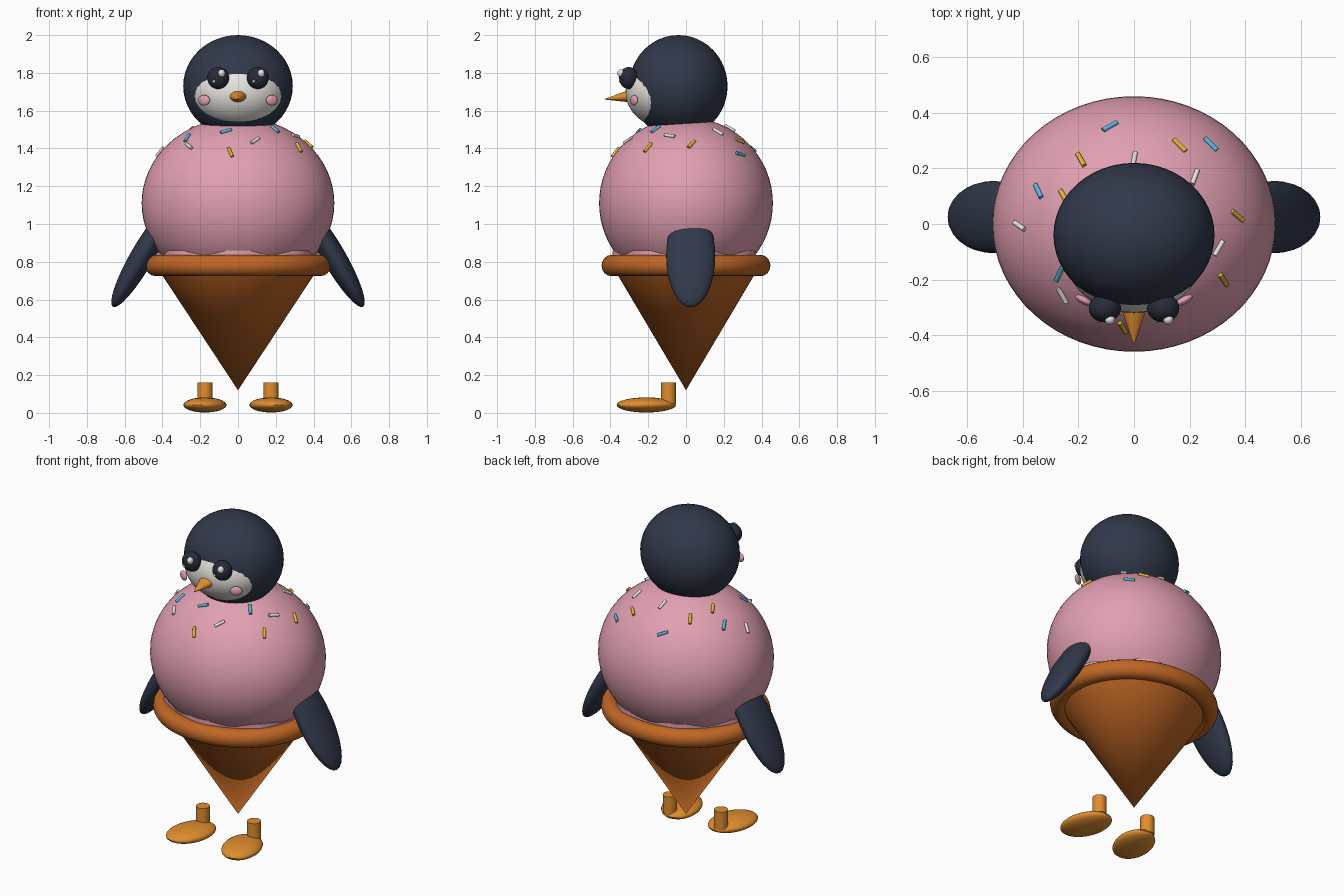
import bpy, math
from mathutils import Vector

if "Cube" in bpy.data.objects:
    bpy.data.objects.remove(bpy.data.objects["Cube"])


def mat(name, rgb):
    m = bpy.data.materials.new(name)
    m.diffuse_color = (*rgb, 1)
    m.use_nodes = True
    m.node_tree.nodes["Principled BSDF"].inputs["Base Color"].default_value = m.diffuse_color
    return m


NAVY = mat("navy", (0.030, 0.040, 0.068))
DARK = mat("eye_dark", (0.020, 0.025, 0.042))
WHITE = mat("cream_white", (0.84, 0.82, 0.78))
PINK = mat("pink", (0.76, 0.35, 0.44))
WAFFLE = mat("cone_brown", (0.53, 0.135, 0.018))
ORANGE = mat("orange", (0.75, 0.27, 0.028))
YELLOW = mat("yellow", (0.78, 0.46, 0.03))
BLUE = mat("light_blue", (0.10, 0.48, 0.74))


def finish(name, material, angle=40):
    o = bpy.context.object
    o.name = name
    o.data.materials.append(material)
    bpy.ops.object.transform_apply(location=False, rotation=False, scale=True)
    bpy.ops.object.shade_smooth_by_angle(angle=math.radians(angle))
    return o


def ball(name, loc, size, material, rot=(0, 0, 0), seg=32):
    bpy.ops.mesh.primitive_uv_sphere_add(segments=seg, ring_count=seg // 2, radius=1,
                                         location=loc, rotation=rot)
    bpy.context.object.scale = size
    return finish(name, material)


def tapered(name, loc, r1, r2, depth, material, rot=(0, 0, 0), scale=(1, 1, 1), seg=32):
    bpy.ops.mesh.primitive_cone_add(vertices=seg, radius1=r1, radius2=r2, depth=depth,
                                    location=loc, rotation=rot)
    bpy.context.object.scale = scale
    return finish(name, material)


# scoop body
SC, SR = Vector((0, 0, 1.11)), Vector((0.51, 0.46, 0.455))
ball("scoop_body", SC, SR, PINK, seg=64)

# melted wavy skirt just above the rim
skirt = tapered("scoop_skirt", (0, 0, 0.82), 0.42, 0.42, 0.08, PINK, seg=96)
for v in skirt.data.vertices:
    a = math.atan2(v.co.y, v.co.x)
    k = 1 + 0.03 * math.sin(7 * a)
    v.co.x *= k
    v.co.y *= k * 0.9

# cone and its rim
tapered("cone", (0, 0, 0.46), 0.0, 0.448, 0.68, WAFFLE, scale=(1, 0.9, 1), seg=64)
bpy.ops.mesh.primitive_torus_add(major_radius=0.435, minor_radius=0.056, major_segments=64,
                                 minor_segments=16, location=(0, 0, 0.78))
bpy.context.object.scale = (1, 0.91, 1)
finish("cone_rim", WAFFLE)

# head, face and beak
ball("head", (0, -0.04, 1.73), (0.29, 0.26, 0.27), NAVY, seg=48)
ball("face", (0, -0.11, 1.70), (0.25, 0.21, 0.19), WHITE, seg=48)
tapered("beak", (0, -0.367, 1.668), 1, 0.04, 0.13, ORANGE,
        rot=(math.radians(97), 0, 0), scale=(0.047, 0.032, 1))

# paired parts
for s, side in ((-1, "left"), (1, "right")):
    ex = s * 0.105
    ball(side + "_eye", (ex, -0.303, 1.773), (0.058, 0.051, 0.058), DARK)
    ball(side + "_eye_highlight", (ex + 0.018, -0.344, 1.798), (0.019, 0.019, 0.021), WHITE, seg=16)
    ball(side + "_eye_glint", (ex - 0.022, -0.347, 1.755), (0.008, 0.008, 0.008), WHITE, seg=12)
    ball(side + "_cheek", (s * 0.18, -0.275, 1.655), (0.035, 0.014, 0.028), PINK,
         rot=(0, 0, s * 0.5), seg=24)
    ball(side + "_flipper", (s * 0.507, 0.025, 0.83), (0.062, 0.13, 0.31), NAVY,
         rot=(0, math.radians(-30) * s, 0))
    ball(side + "_foot", (s * 0.175, -0.21, 0.042), (0.11, 0.16, 0.04), ORANGE,
         rot=(0, 0, s * math.radians(15)))
    tapered(side + "_leg", (s * 0.175, -0.093, 0.105), 0.04, 0.04, 0.11, ORANGE, seg=24)

# sprinkles: x, y and heading in degrees, laid tangent to the scoop
sprinkles = {
    BLUE: [(-.086, .35, 30), (-.343, .118, -65), (.275, .286, -45), (-.268, -.18, 65),
           (-.063, -.247, 15), (.195, -.16, -50)],
    YELLOW: [(-.19, .23, -60), (.164, .282, -45), (.371, .029, -40), (.321, -.2, -58),
             (-.25, .096, -60), (-.04, -.37, -60)],
    WHITE: [(-.41, -.007, -35), (.218, .168, 70), (.304, -.086, 60), (-.257, -.257, -60),
            (.09, -.306, 45), (0, .23, 80)],
}
for material, spots in sprinkles.items():
    for x, y, deg in spots:
        z = SR.z * math.sqrt(1 - (x / SR.x) ** 2 - (y / SR.y) ** 2)
        n = Vector((x / SR.x ** 2, y / SR.y ** 2, z / SR.z ** 2))
        d = Vector((math.cos(math.radians(deg)), math.sin(math.radians(deg)), 0))
        d.z = -(n.x * d.x + n.y * d.y) / n.z
        p = SC + Vector((x, y, z)) + n.normalized() * 0.003
        tapered("sprinkle", p, 0.009, 0.009, 0.062, material,
                rot=d.to_track_quat('Z', 'Y').to_euler(), seg=10)
